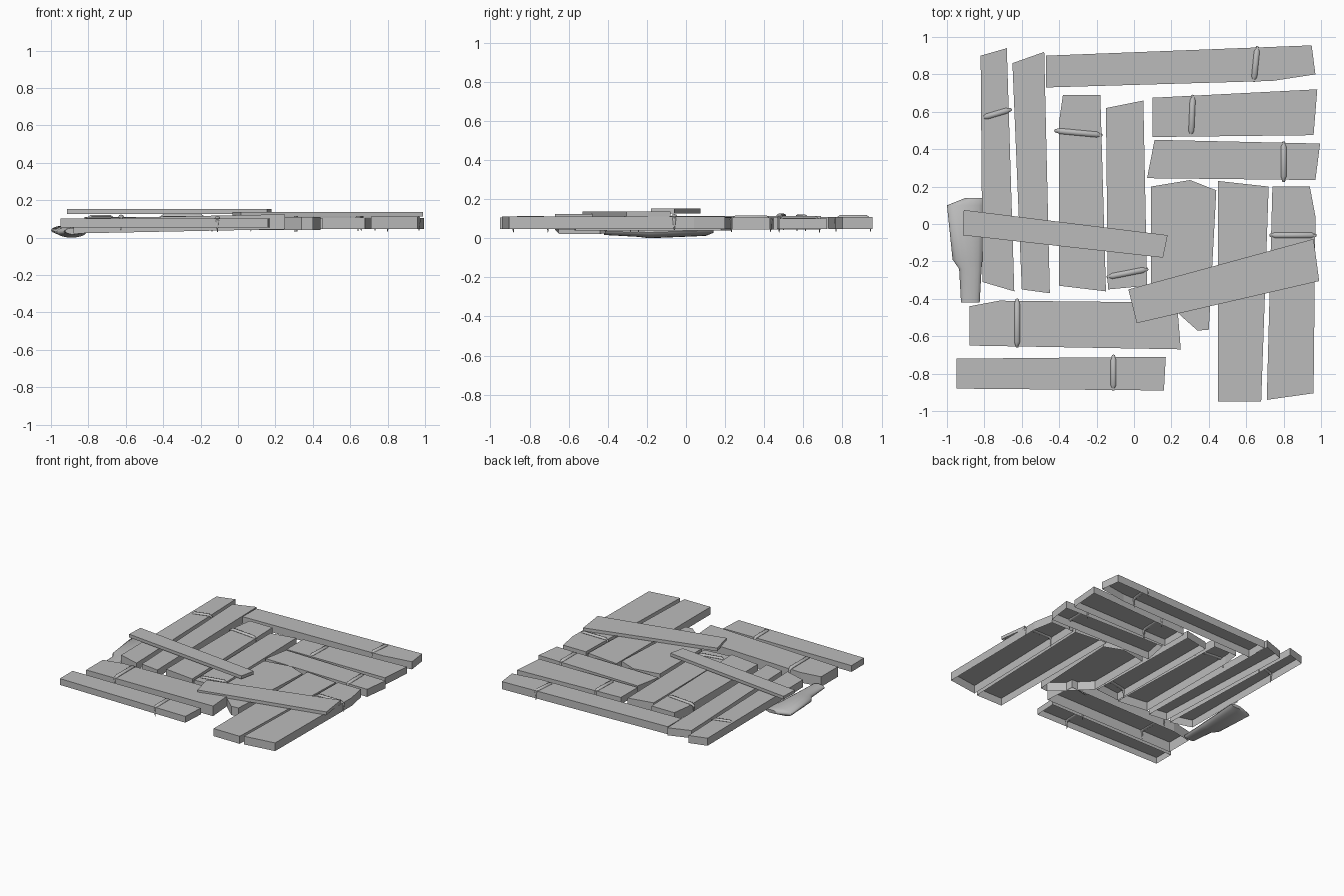
import bpy
import bmesh
import math
from mathutils import Vector

default_cube = bpy.data.objects.get("Cube")
if default_cube:
    bpy.data.objects.remove(default_cube, do_unlink=True)

# One plain grey for all the timber
timber = bpy.data.materials.new("timber_grey")
timber.use_nodes = True
grey = (0.5, 0.5, 0.5, 1.0)
timber.diffuse_color = grey
shader = next(n for n in timber.node_tree.nodes if n.type == 'BSDF_PRINCIPLED')
shader.inputs["Base Color"].default_value = grey


def finish(name, bm, smooth=False):
    """Turn a bmesh into a named object with the shared material."""
    mesh = bpy.data.meshes.new(name)
    bm.to_mesh(mesh)
    bm.free()
    mesh.materials.append(timber)
    obj = bpy.data.objects.new(name, mesh)
    bpy.context.collection.objects.link(obj)
    if smooth:
        bpy.ops.object.select_all(action='DESELECT')
        obj.select_set(True)
        bpy.context.view_layer.objects.active = obj
        bpy.ops.object.shade_smooth_by_angle(angle=math.radians(50))
    return obj


def plank(name, outline, top, thickness, slope=(0, 0)):
    """Board with a top and side walls, open underneath; outline runs clockwise."""
    bm = bmesh.new()
    cx = sum(p[0] for p in outline) / len(outline)
    cy = sum(p[1] for p in outline) / len(outline)
    upper, lower = [], []
    for x, y in outline:
        z = top + slope[0] * (x - cx) + slope[1] * (y - cy)
        upper.append(bm.verts.new((x, y, z)))
        lower.append(bm.verts.new((x, y, z - thickness)))
    bm.faces.new(upper[::-1])
    for i in range(len(outline)):
        j = (i + 1) % len(outline)
        bm.faces.new((upper[i], upper[j], lower[j], lower[i]))
    return finish(name, bm)


def tube(name, stations, side, sides=10):
    """Loft elliptical rings; each station is centre, half width, half height."""
    bm = bmesh.new()
    side = Vector(side).normalized()
    centres = [Vector(s[0]) for s in stations]
    rings = []
    for i, (centre, half_w, half_h) in enumerate(stations):
        before, after = centres[max(i - 1, 0)], centres[min(i + 1, len(centres) - 1)]
        up = side.cross((after - before).normalized())
        ring = []
        for k in range(sides):
            a = math.tau * k / sides
            ring.append(bm.verts.new(centres[i] + side * half_w * math.cos(a)
                                     + up * half_h * math.sin(a)))
        rings.append(ring)
    for r, s in zip(rings, rings[1:]):
        for k in range(sides):
            n = (k + 1) % sides
            bm.faces.new((r[k], r[n], s[n], s[k]))
    bm.faces.new(rings[0][::-1])
    bm.faces.new(rings[-1])
    bmesh.ops.recalc_face_normals(bm, faces=bm.faces)
    return finish(name, bm, smooth=True)


def staple(name, start, end, top):
    """Tapered band over a board, with its pointed ends bent down the edges."""
    a, b = Vector((*start, top)), Vector((*end, top))
    d = (b - a).normalized()
    tip, shoulder = Vector((0, 0, -0.075)), Vector((0, 0, -0.012))
    stations = [
        (a + tip + d * 0.012, 0.002, 0.002),
        (a + shoulder + d * 0.01, 0.009, 0.007),
        (a + d * 0.035, 0.015, 0.01),
        (b - d * 0.035, 0.015, 0.01),
        (b + shoulder - d * 0.01, 0.009, 0.007),
        (b + tip - d * 0.012, 0.002, 0.002),
    ]
    return tube(name, stations, (-d.y, d.x, 0), sides=8)


# Upright boards on the left
plank("outer_left_board",
      [(-0.82, 0.90), (-0.68, 0.94), (-0.64, -0.36), (-0.81, -0.31)], 0.11, 0.06)
plank("inner_left_board",
      [(-0.65, 0.86), (-0.48, 0.92), (-0.45, -0.37), (-0.60, -0.35)], 0.11, 0.06)

# Upright boards in the middle
plank("middle_left_board",
      [(-0.40, 0.55), (-0.38, 0.69), (-0.18, 0.69), (-0.15, -0.36), (-0.40, -0.33)],
      0.115, 0.07)
plank("middle_board",
      [(-0.15, 0.62), (0.05, 0.66), (0.07, -0.33), (-0.14, -0.35)], 0.105, 0.06)
plank("broken_middle_board",
      [(0.09, 0.20), (0.30, 0.235), (0.44, 0.18), (0.40, -0.565), (0.34, -0.57),
       (0.25, -0.49), (0.09, -0.33)], 0.11, 0.07)

# Upright boards on the right
plank("inner_right_board",
      [(0.45, 0.23), (0.72, 0.20), (0.68, -0.95), (0.45, -0.95)], 0.107, 0.06)
plank("outer_right_board",
      [(0.74, 0.20), (0.94, 0.20), (0.97, 0.04), (0.96, -0.905), (0.71, -0.94)],
      0.112, 0.065)

# Crosswise boards at the back
plank("rear_board",
      [(-0.47, 0.90), (0.95, 0.955), (0.97, 0.80), (0.74, 0.765), (-0.47, 0.73)],
      0.108, 0.06)
plank("rear_second_board",
      [(0.10, 0.675), (0.98, 0.72), (0.96, 0.475), (0.10, 0.465)], 0.102, 0.055)
plank("rear_third_board",
      [(0.11, 0.45), (0.995, 0.43), (0.97, 0.235), (0.07, 0.245)], 0.105, 0.06)

# Crosswise boards at the front
plank("front_second_board",
      [(-0.88, -0.44), (-0.72, -0.41), (0.23, -0.42), (0.25, -0.67), (-0.88, -0.65)],
      0.112, 0.08, (0.02, 0))
plank("front_board",
      [(-0.95, -0.72), (0.17, -0.71), (0.16, -0.89), (-0.95, -0.88)], 0.103, 0.05)

# Loose boards lying on top
plank("loose_right_board",
      [(-0.03, -0.35), (0.96, -0.08), (0.99, -0.305), (0.015, -0.53)], 0.137, 0.025)
plank("loose_left_board",
      [(-0.91, 0.075), (0.18, -0.06), (0.155, -0.18), (-0.915, -0.06)], 0.152, 0.025)

# Staples, one per fastened board
staples = {
    "outer_left": ((-0.82, 0.565), (-0.65, 0.615), 0.112),
    "rear": ((0.64, 0.755), (0.66, 0.955), 0.11),
    "middle_left": ((-0.43, 0.50), (-0.165, 0.475), 0.117),
    "middle": ((-0.15, -0.285), (0.08, -0.24), 0.107),
    "rear_second": ((0.305, 0.465), (0.315, 0.695), 0.104),
    "rear_third": ((0.80, 0.22), (0.80, 0.445), 0.107),
    "outer_right": ((0.72, -0.06), (0.98, -0.06), 0.114),
    "front_second": ((-0.625, -0.665), (-0.625, -0.395), 0.113),
    "front": ((-0.11, -0.895), (-0.11, -0.695), 0.105),
}
for board, (start, end, top) in staples.items():
    staple(board + "_staple", start, end, top)

# Flattened log lying beside the boards
tube("flat_log", [
    ((-0.875, -0.42, 0.035), 0.05, 0.018),
    ((-0.875, -0.24, 0.032), 0.06, 0.025),
    ((-0.89, -0.19, 0.03), 0.08, 0.03),
    ((-0.90, 0.10, 0.04), 0.10, 0.028),
    ((-0.85, 0.14, 0.04), 0.05, 0.02),
], (1, 0, 0), sides=16)
